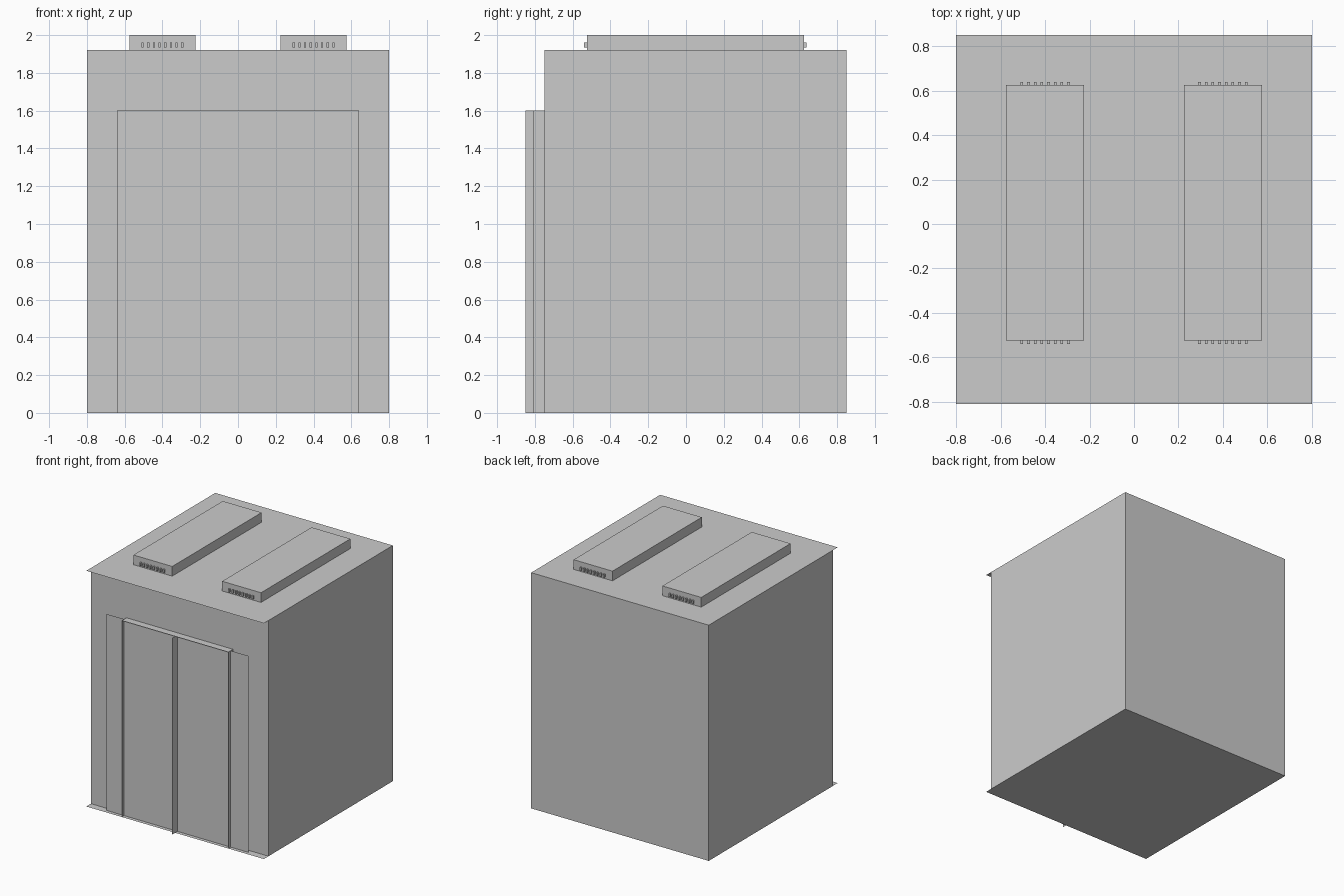
import bpy, bmesh
from mathutils import Vector

if "Cube" in bpy.data.objects:
    bpy.data.objects.remove(bpy.data.objects["Cube"])


def mesh_object(name, bm):
    me = bpy.data.meshes.new(name)
    bm.to_mesh(me)
    bm.free()
    ob = bpy.data.objects.new(name, me)
    bpy.context.collection.objects.link(ob)
    return ob


def box(name, x, y, z):
    bm = bmesh.new()
    bmesh.ops.create_cube(bm, size=1)
    for v in bm.verts:
        v.co = Vector([(r[0] + r[1]) / 2 + c * (r[1] - r[0])
                       for r, c in zip((x, y, z), v.co)])
    return mesh_object(name, bm)


def sheet(name, corner, u, w):
    # flat rectangle spanned by two edge vectors
    bm = bmesh.new()
    c, u, w = Vector(corner), Vector(u), Vector(w)
    bm.faces.new([bm.verts.new(p) for p in (c, c + u, c + u + w, c + w)])
    return mesh_object(name, bm)


# Cabin body with floor and ceiling sheets that overhang the front
box("cabin_body", (-0.8, 0.8), (-0.75, 0.85), (0, 1.92))
sheet("floor_sill", (-0.8, -0.81, 0), (0, 0.06, 0), (1.6, 0, 0))
sheet("ceiling_lip", (-0.8, -0.81, 1.92), (1.6, 0, 0), (0, 0.06, 0))

# Thin panel lying on the roof
sheet("roof_panel", (-0.64, -0.59, 1.921), (1.28, 0, 0), (0, 1.28, 0))

# Door sheet standing just off the front wall
sheet("door_sheet", (-0.64, -0.78, 0), (1.28, 0, 0), (0, 0, 1.6))

# Thin door jambs, header and centre fin
for side, name in ((-1, "left_jamb"), (1, "right_jamb")):
    sheet(name, (side * 0.48, -0.81, 0), (0, 0.06, 0), (0, 0, 1.6))
sheet("door_header", (-0.48, -0.81, 1.6), (0.96, 0, 0), (0, 0.06, 0))
sheet("door_centre_fin", (0, -0.85, 0), (0, 0.10, 0), (0, 0, 1.6))

# Roof units with a row of small vent slats at both ends
for side, name in ((-1, "left"), (1, "right")):
    cx = side * 0.4
    box(name + "_roof_unit", (cx - 0.175, cx + 0.175), (-0.525, 0.625), (1.92, 2.0))
    for end, y in (("front", (-0.539, -0.525)), ("back", (0.625, 0.639))):
        for i in range(8):
            x = cx + (i - 3.5) * 0.03
            box(f"{name}_{end}_vent_slat_{i + 1}", (x - 0.006, x + 0.006), y, (1.934, 1.96))
